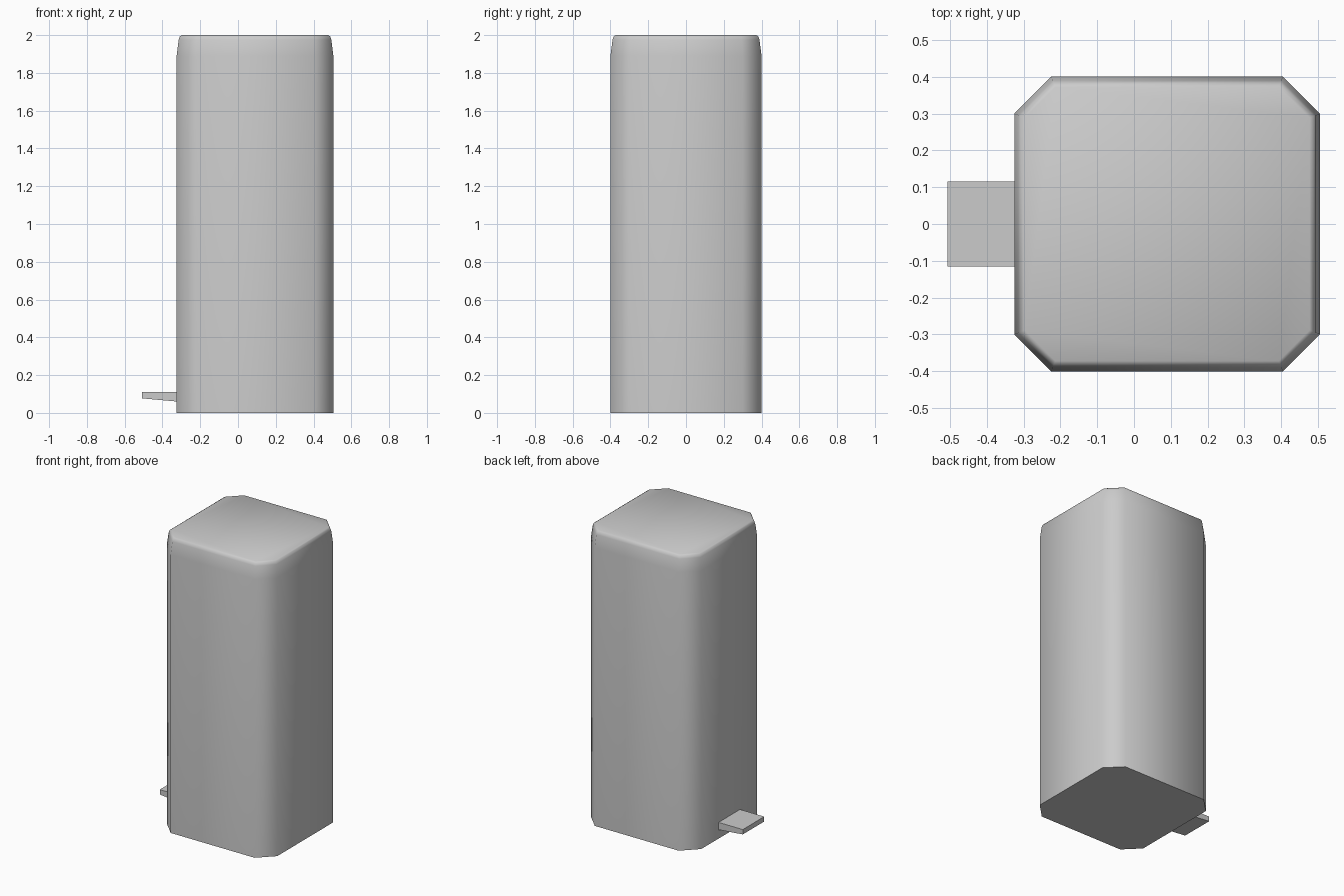
import bpy, bmesh, math

cube = bpy.data.objects.get("Cube")
if cube:
    bpy.data.objects.remove(cube, do_unlink=True)

grey = bpy.data.materials.new("plain grey")
grey.use_nodes = True
colour = (0.6, 0.6, 0.6, 1)
grey.diffuse_color = colour
grey.node_tree.nodes["Principled BSDF"].inputs["Base Color"].default_value = colour


def loft(name, rings):
    """Join equal rings of points into a closed solid."""
    bm = bmesh.new()
    loops = [[bm.verts.new(p) for p in ring] for ring in rings]
    n = len(loops[0])
    for low, high in zip(loops, loops[1:]):
        for i in range(n):
            j = (i + 1) % n
            bm.faces.new((low[i], low[j], high[j], high[i]))
    bm.faces.new(loops[0][::-1])
    bm.faces.new(loops[-1])
    bmesh.ops.recalc_face_normals(bm, faces=bm.faces)
    mesh = bpy.data.meshes.new(name)
    bm.to_mesh(mesh)
    bm.free()
    mesh.materials.append(grey)
    obj = bpy.data.objects.new(name, mesh)
    bpy.context.collection.objects.link(obj)
    return obj


def octagon(z, inset):
    """Square with cut corners, at a height."""
    x, y, cut = 0.415 - inset, 0.4 - inset, 0.1 - 0.586 * inset
    pts = [(x, cut - y), (x, y - cut), (x - cut, y), (cut - x, y),
           (-x, y - cut), (-x, cut - y), (cut - x, -y), (x - cut, -y)]
    return [(px + 0.09, py, z) for px, py in pts]


# Bin body with softly rounded lid
body = loft("bin_body", [octagon(z, inset) for z, inset in
                         [(0, 0), (1.89, 0), (1.975, 0.011), (1.993, 0.017), (2, 0.028)]])

# Foot pedal, thinner towards its outer end
pedal = loft("foot_pedal", [[(x, -0.115, low), (x, 0.115, low), (x, 0.115, 0.11), (x, -0.115, 0.11)]
                            for x, low in [(-0.507, 0.077), (-0.3, 0.058)]])

# Smooth body, crisp base
bpy.ops.object.select_all(action='DESELECT')
body.select_set(True)
bpy.context.view_layer.objects.active = body
bpy.ops.object.shade_smooth_by_angle(angle=math.radians(60))
